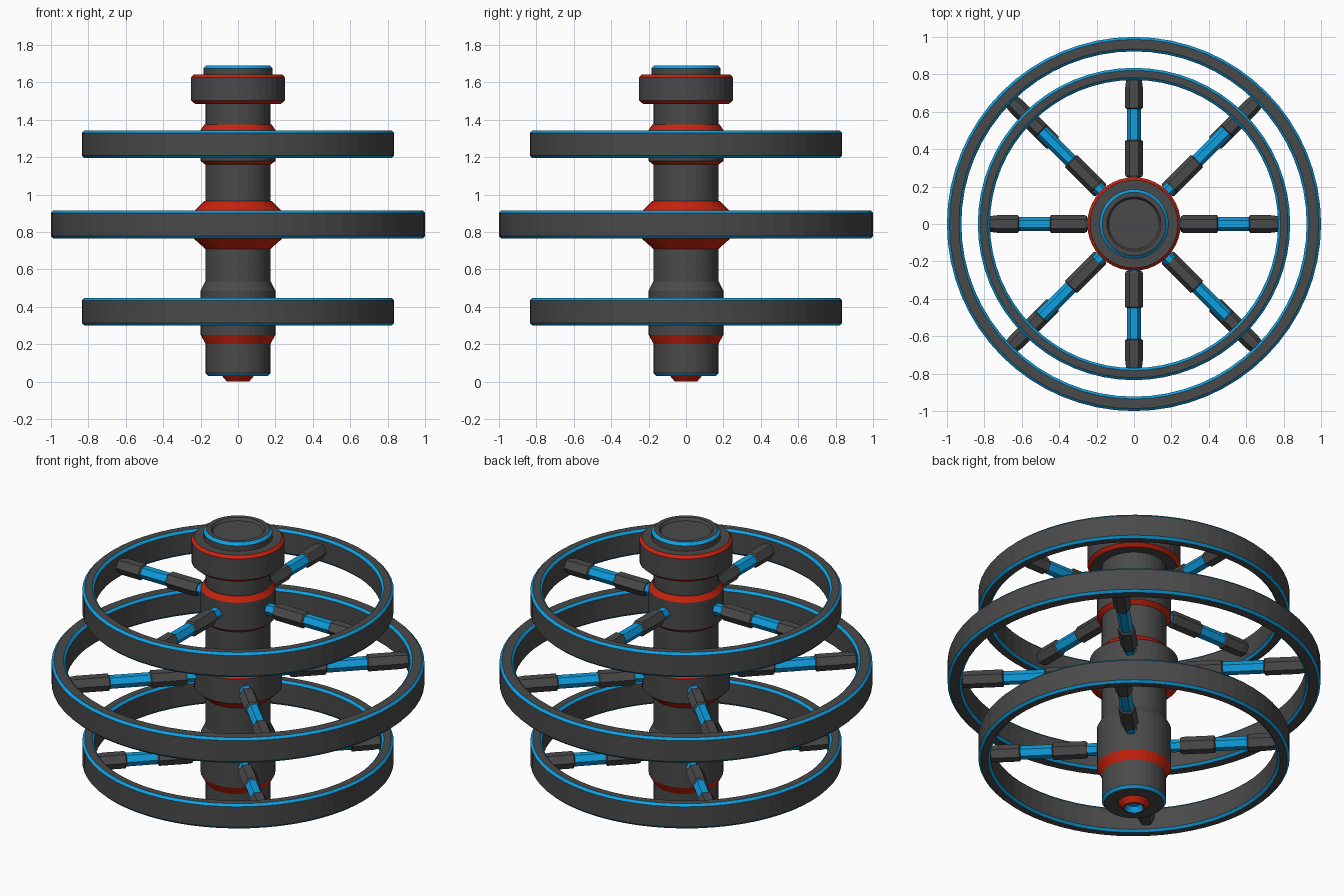
import bpy, bmesh, math
from mathutils import Matrix

if "Cube" in bpy.data.objects:
    bpy.data.objects.remove(bpy.data.objects["Cube"])


def material(name, rgb):
    m = bpy.data.materials.new(name)
    m.diffuse_color = (*rgb, 1)
    m.use_nodes = True
    m.node_tree.nodes["Principled BSDF"].inputs["Base Color"].default_value = m.diffuse_color
    return m


MATS = [material("charcoal", (0.068, 0.068, 0.068)),
        material("bright blue", (0.004, 0.35, 0.76)),
        material("red", (0.60, 0.016, 0.004))]
D, B, R = 0, 1, 2


def lathe(name, profile, sides, matrix=None, closed=False, phase=0.0):
    """Revolve (radius, height, colour of the band up to the next point)."""
    bm = bmesh.new()
    loops = []
    for r, z, _ in profile:
        if r == 0:
            loops.append([bm.verts.new((0, 0, z))] * sides)
        else:
            loops.append([bm.verts.new((r * math.cos(math.tau * i / sides + phase),
                                        r * math.sin(math.tau * i / sides + phase), z))
                          for i in range(sides)])
    n = len(profile)
    for k in range(n if closed else n - 1):
        a, b = loops[k], loops[(k + 1) % n]
        for i in range(sides):
            j = (i + 1) % sides
            corners = list(dict.fromkeys((a[i], a[j], b[j], b[i])))
            bm.faces.new(corners).material_index = profile[k][2]
    bmesh.ops.recalc_face_normals(bm, faces=bm.faces[:])
    if matrix:
        bm.transform(matrix)
    me = bpy.data.meshes.new(name)
    bm.to_mesh(me)
    bm.free()
    for m in MATS:
        me.materials.append(m)
    ob = bpy.data.objects.new(name, me)
    bpy.context.collection.objects.link(ob)
    return ob


# Central column, from the recessed foot up to the recessed cap
lathe("column", [
    (0, 0.03, B), (0.035, 0.03, B), (0.052, 0.0, R), (0.06, 0.0, R),
    (0.085, 0.03, D), (0.16, 0.03, B), (0.173, 0.045, D),
    (0.173, 0.20, R), (0.20, 0.25, D), (0.20, 0.485, D), (0.175, 0.535, D),
    (0.175, 0.71, R), (0.237, 0.765, D), (0.237, 0.91, R), (0.18, 0.965, D),
    (0.175, 0.965, D), (0.175, 1.16, R), (0.20, 1.18, D), (0.20, 1.345, R),
    (0.18, 1.375, D), (0.173, 1.375, D), (0.173, 1.485, D),
    (0.23, 1.485, R), (0.25, 1.502, D), (0.25, 1.627, R), (0.235, 1.643, D),
    (0.185, 1.643, D), (0.185, 1.675, B), (0.17, 1.69, D),
    (0.145, 1.69, D), (0.135, 1.675, D), (0, 1.675, D)], 40)


def wheel(name, radius, inner, z0, z1, hub, spans, angle):
    # Rim with blue chamfers on all four edges
    c = 0.013
    lathe(name + "_rim", [
        (radius, z0 + c, D), (radius, z1 - c, B), (radius - c, z1, D),
        (inner + c, z1, B), (inner, z1 - c, D), (inner, z0 + c, B),
        (inner + c, z0, D), (radius - c, z0, B)], 64, closed=True)
    # Hexagonal spokes: blue root, dark sleeve, blue centre, dark sleeve
    s0, s1, s2 = spans
    w, t, e = 0.047, 0.037, 0.012
    end = inner + 0.01
    prof = [(0, hub - 0.04, B), (0.034, hub - 0.04, B), (0.034, s0, D),
            (w - 0.006, s0, D), (w, s0 + e, D), (w, s1 - e / 2, D),
            (t, s1, B), (t, s2, D), (w, s2 + e / 2, D),
            (w, end - 0.05, D), (w - 0.006, end, D), (0, end, D)]
    for k in range(4):
        mat = (Matrix.Translation((0, 0, (z0 + z1) / 2))
               @ Matrix.Rotation(math.radians(angle + 90 * k), 4, 'Z')
               @ Matrix.Rotation(math.pi / 2, 4, 'Y'))
        lathe(f"{name}_spoke_{k + 1}", prof, 6, mat, phase=math.pi / 2)


wheel("lower_wheel", 0.835, 0.77, 0.30, 0.447, 0.20, (0.25, 0.44, 0.61), 45)
wheel("middle_wheel", 1.0, 0.923, 0.765, 0.915, 0.237, (0.28, 0.48, 0.70), 45)
wheel("upper_wheel", 0.835, 0.77, 1.195, 1.342, 0.20, (0.25, 0.45, 0.615), 0)
